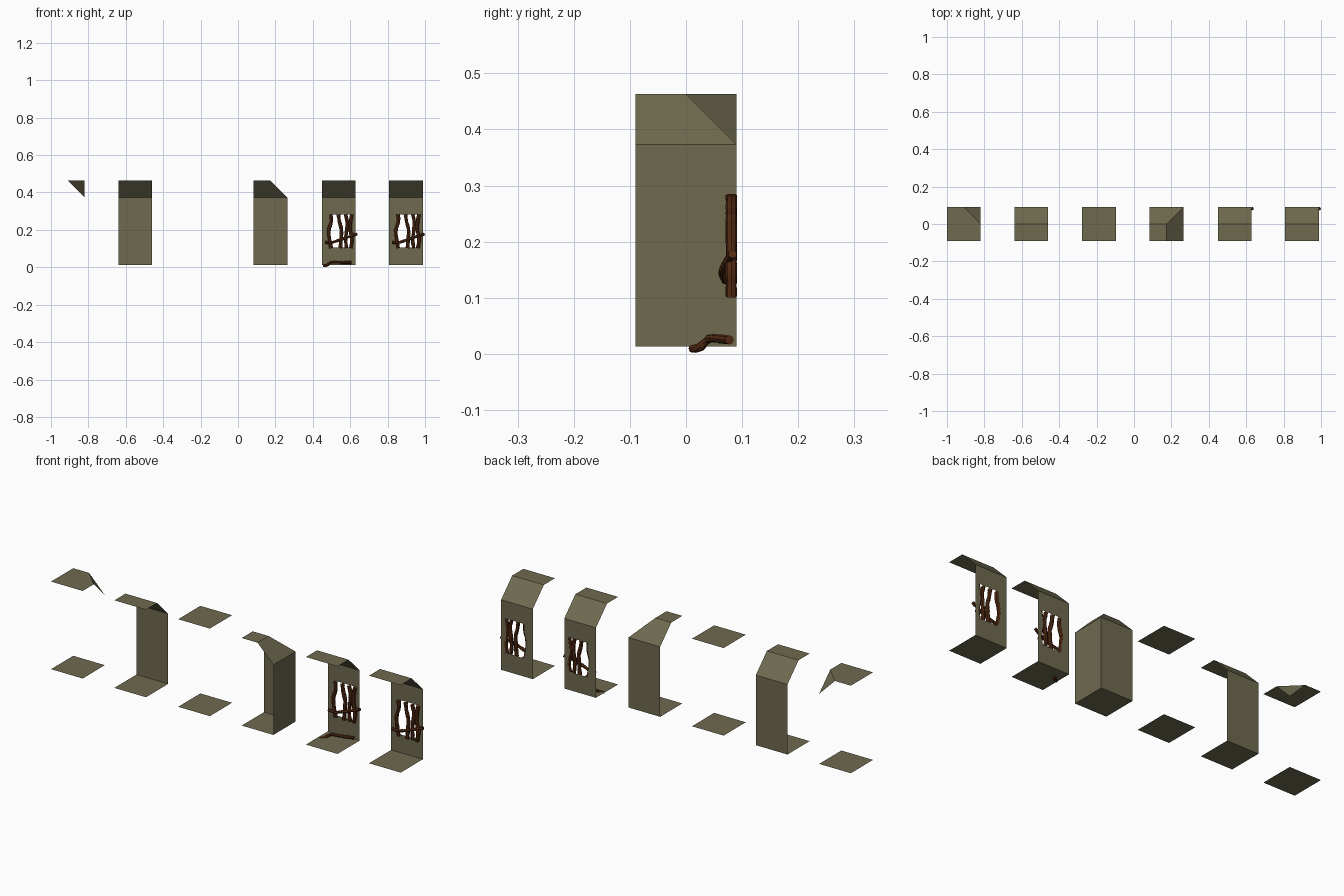
import bpy, bmesh, math, random
from mathutils import Vector

if "Cube" in bpy.data.objects:
    bpy.data.objects.remove(bpy.data.objects["Cube"])

random.seed(4)
H = 0.09                       # half tile width
Z0, ZW, ZC = 0.013, 0.373, 0.463   # floor, wall top, ceiling
CX = [-0.91, -0.55, -0.187, 0.174, 0.539, 0.898]


def material(name, rgb):
    m = bpy.data.materials.new(name)
    m.diffuse_color = (*rgb, 1)
    m.use_nodes = True
    m.node_tree.nodes["Principled BSDF"].inputs["Base Color"].default_value = m.diffuse_color
    return m


STONE = material("olive stone", (0.157, 0.144, 0.078))
WOOD = material("dark root brown", (0.098, 0.026, 0.007))


def panel(name, cx, polys, mat=STONE):
    """Flat polygons given in tile-local x, y and world z."""
    bm = bmesh.new()
    for poly in polys:
        bm.faces.new([bm.verts.new((cx + x, y, z)) for x, y, z in poly])
    bmesh.ops.remove_doubles(bm, verts=bm.verts, dist=1e-5)
    me = bpy.data.meshes.new(name)
    bm.to_mesh(me)
    bm.free()
    me.materials.append(mat)
    ob = bpy.data.objects.new(name, me)
    bpy.context.collection.objects.link(ob)
    return ob


def rect(x0, x1, y0, y1, z):
    return [(x0, y0, z), (x1, y0, z), (x1, y1, z), (x0, y1, z)]


def wall_quad(x0, x1, z0, z1):
    return [(x0, H, z0), (x1, H, z0), (x1, H, z1), (x0, H, z1)]


def root(name, cx, pts, r, sides=8):
    """Gnarled tube with capped ends along a smooth path."""
    P = [Vector((cx + x, y, z)) for x, y, z in pts]
    P = [2 * P[0] - P[1]] + P + [2 * P[-1] - P[-2]]
    path = []
    for i in range(1, len(P) - 2):
        a, b, c, d = P[i - 1:i + 3]
        for k in range(4):
            t = k / 4
            path.append(0.5 * (2 * b + (c - a) * t + (2 * a - 5 * b + 4 * c - d) * t * t
                               + (3 * b - a - 3 * c + d) * t ** 3))
    path.append(P[-2])
    bm = bmesh.new()
    rings = []
    for i, p in enumerate(path):
        tan = (path[min(i + 1, len(path) - 1)] - path[max(i - 1, 0)]).normalized()
        u = tan.cross(Vector((0, 1, 0))).normalized()
        v = tan.cross(u)
        s = r * random.uniform(0.88, 1.12)
        rings.append([bm.verts.new(p + s * (math.cos(a) * u + math.sin(a) * v))
                      for a in (2 * math.pi * k / sides for k in range(sides))])
    for A, B in zip(rings, rings[1:]):
        for k in range(sides):
            j = (k + 1) % sides
            bm.faces.new((A[k], A[j], B[j], B[k]))
    bm.faces.new(rings[0])
    bm.faces.new(rings[-1])
    bmesh.ops.recalc_face_normals(bm, faces=bm.faces)
    for v in bm.verts:             # trimmed flush with the wall
        v.co.y = min(v.co.y, H + 0.0005)
    me = bpy.data.meshes.new(name)
    bm.to_mesh(me)
    bm.free()
    me.materials.append(WOOD)
    ob = bpy.data.objects.new(name, me)
    bpy.context.collection.objects.link(ob)


# floors on every tile
for n, cx in enumerate(CX, 1):
    panel(f"floor_{n}", cx, [rect(-H, H, -H, H, Z0)])

CHAMFER = [(-H, H, ZW), (H, H, ZW), (H, 0, ZC), (-H, 0, ZC)]
HALF_CEILING = rect(-H, H, -H, 0, ZC)

# tile 1: ceiling with a clipped corner
panel("inner_corner_ceiling", CX[0],
      [[(-H, -H, ZC), (H, -H, ZC), (H, 0, ZC), (0, H, ZC), (-H, H, ZC)]])
panel("inner_corner_chamfer", CX[0], [[(0, H, ZC), (H, 0, ZC), (H, H, ZW)]])

# tile 2: plain wall
panel("plain_wall", CX[1], [wall_quad(-H, H, Z0, ZW), CHAMFER, HALF_CEILING])

# tile 3: open ceiling
panel("open_ceiling", CX[2], [rect(-H, H, -H, H, ZC)])

# tile 4: two walls meeting in a corner
panel("corner_walls", CX[3], [
    wall_quad(-H, H, Z0, ZW),
    [(H, -H, Z0), (H, H, Z0), (H, H, ZW), (H, -H, ZW)],
    [(-H, H, ZW), (H, H, ZW), (0, 0, ZC), (-H, 0, ZC)],
    [(H, H, ZW), (H, -H, ZW), (0, -H, ZC), (0, 0, ZC)],
    rect(-H, 0, -H, 0, ZC)])

# tiles 5 and 6: wall with a ragged window, barred by roots
HOLE = [(0.107, -0.043, 0.064), (0.14, -0.046, 0.068), (0.175, -0.054, 0.066),
        (0.21, -0.052, 0.058), (0.245, -0.042, 0.061), (0.283, -0.044, 0.069)]
polys = [[(-H, H, Z0), (H, H, Z0), (H, H, HOLE[0][0]), (HOLE[0][2], H, HOLE[0][0]),
          (HOLE[0][1], H, HOLE[0][0]), (-H, H, HOLE[0][0])],
         [(-H, H, HOLE[-1][0]), (HOLE[-1][1], H, HOLE[-1][0]), (HOLE[-1][2], H, HOLE[-1][0]),
          (H, H, HOLE[-1][0]), (H, H, ZW), (-H, H, ZW)]]
for (z0, l0, r0), (z1, l1, r1) in zip(HOLE, HOLE[1:]):
    polys.append([(-H, H, z0), (l0, H, z0), (l1, H, z1), (-H, H, z1)])
    polys.append([(r0, H, z0), (H, H, z0), (H, H, z1), (r1, H, z1)])

BARS = [[(-0.042, 0.283), (-0.04, 0.245), (-0.053, 0.2), (-0.051, 0.16), (-0.041, 0.102)],
        [(-0.002, 0.283), (0.003, 0.245), (0.014, 0.2), (0.012, 0.155), (0.008, 0.102)],
        [(0.036, 0.283), (0.045, 0.24), (0.041, 0.19), (0.036, 0.15), (0.041, 0.102)],
        [(0.069, 0.283), (0.062, 0.24), (0.061, 0.2), (0.07, 0.15), (0.063, 0.102)]]
for n in (5, 6):
    cx = CX[n - 1]
    panel(f"window_wall_{n}", cx, polys + [CHAMFER, HALF_CEILING])
    for i, bar in enumerate(BARS, 1):
        root(f"root_bar_{n}_{i}", cx, [(x, 0.081, z) for x, z in bar], 0.0095)
    root(f"cross_root_{n}", cx, [(-0.074, 0.072, 0.133), (-0.04, 0.07, 0.132),
                                 (0.0, 0.066, 0.145), (0.05, 0.072, 0.162),
                                 (0.098, 0.083, 0.178)], 0.0075)

# fallen root on the floor of tile 5
root("fallen_root", CX[4], [(-0.082, 0.01, 0.009), (-0.062, 0.025, 0.012),
                            (-0.042, 0.042, 0.027), (0.01, 0.058, 0.027),
                            (0.066, 0.077, 0.025)], 0.0075)
